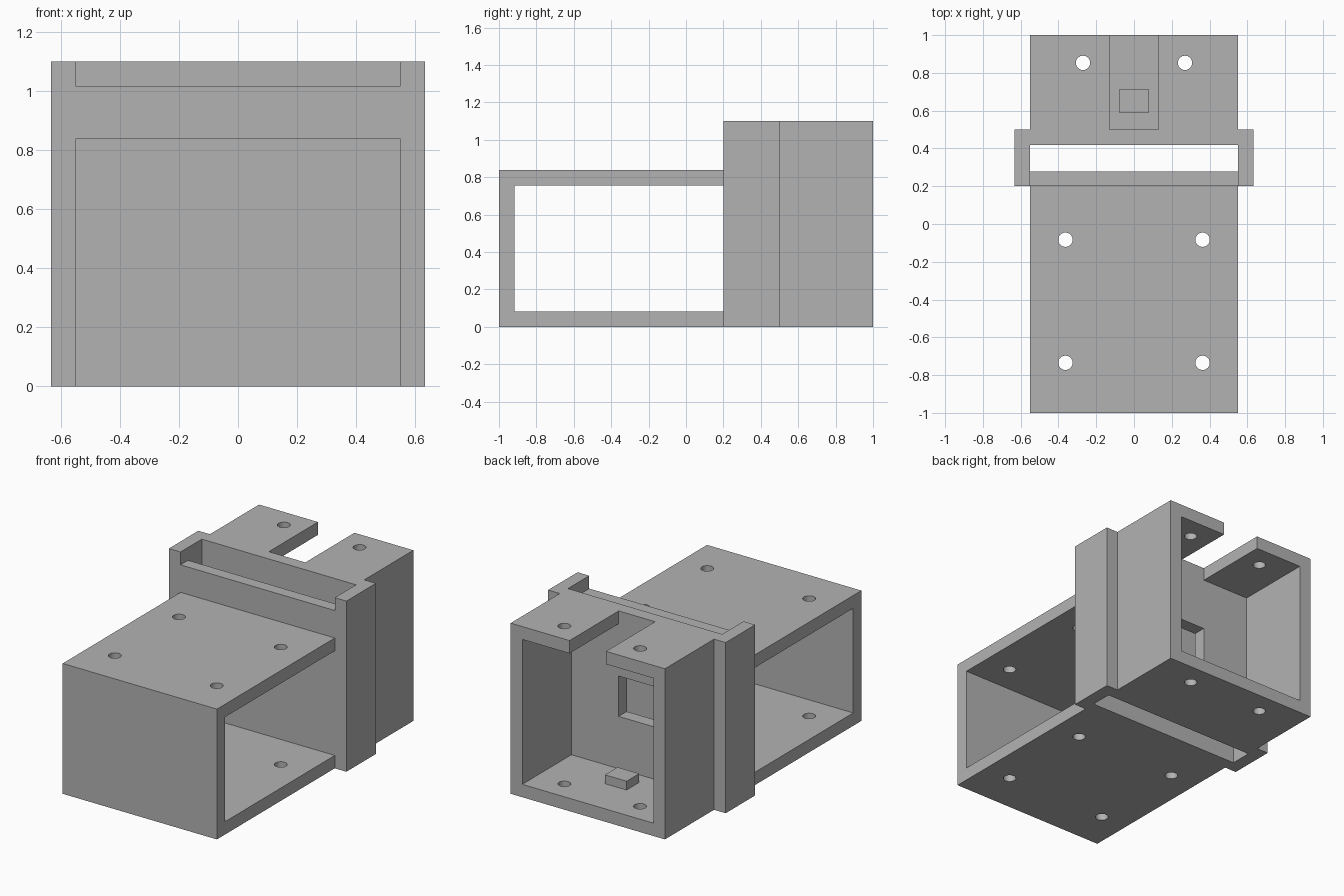
import bpy

if "Cube" in bpy.data.objects:
    bpy.data.objects.remove(bpy.data.objects["Cube"], do_unlink=True)

grey = bpy.data.materials.new("plain_grey")
grey.use_nodes = True
COLOUR = (0.45, 0.45, 0.45, 1)
grey.diffuse_color = COLOUR
grey.node_tree.nodes["Principled BSDF"].inputs["Base Color"].default_value = COLOUR

WALL = 0.083      # common wall thickness
HALF = 0.55       # half width of both boxes
HEIGHT = 1.1      # rear housing height
FRONT_HEIGHT = 0.84


def box(name, x, y, z):
    """Axis-aligned box from (min, max) ranges."""
    bpy.ops.mesh.primitive_cube_add(size=1)
    ob = bpy.context.object
    ob.name = name
    for v in ob.data.vertices:
        v.co = [r[0] if c < 0 else r[1] for c, r in zip(v.co, (x, y, z))]
    ob.data.materials.append(grey)
    return ob


def drill(x, y):
    """Vertical screw-hole cutter."""
    bpy.ops.mesh.primitive_cylinder_add(vertices=32, radius=0.038, depth=3,
                                        location=(x, y, 0.5))
    ob = bpy.context.object
    ob.data.materials.append(grey)
    return ob


def cut(target, cutters):
    """Subtract each cutter from the target, then discard it."""
    for cutter in cutters:
        cutter.hide_render = True
        mod = target.modifiers.new("cut", "BOOLEAN")
        mod.operation = "DIFFERENCE"
        mod.solver = "EXACT"
        mod.object = cutter
        bpy.context.view_layer.objects.active = target
        bpy.ops.object.modifier_apply(modifier=mod.name)
        bpy.data.objects.remove(cutter, do_unlink=True)


# Front frame: open at both sides, with four screw holes through both plates
frame = box("front_frame", (-HALF, HALF), (-1, 0.2), (0, FRONT_HEIGHT))
cut(frame, [box("side_opening", (-1, 1), (-1 + WALL, 0.4),
                (WALL, FRONT_HEIGHT - WALL))])
cut(frame, [drill(sx * 0.363, y) for sx in (-1, 1) for y in (-0.735, -0.083)])

# Slot between the two boxes: a lower front wall held by two side cheeks
box("slot_front_wall", (-HALF, HALF), (0.2, 0.277), (0, HEIGHT - WALL))
for side, s in (("left", 1), ("right", -1)):
    xs = sorted((s * HALF, s * (HALF + WALL)))
    box(side + "_slot_cheek", xs, (0.2, 0.5), (0, HEIGHT))

# Rear housing: open at the back, notched roof, window into the slot
housing = box("rear_housing", (-HALF, HALF), (0.417, 1), (0, HEIGHT))
inner = HALF - WALL
cut(housing, [
    box("cavity", (-inner, inner), (0.5, 1.2), (WALL, HEIGHT - WALL)),
    box("roof_notch", (-0.13, 0.13), (0.5, 1.2), (HEIGHT - 0.2, HEIGHT + 0.2)),
    box("window", (-0.13, 0.13), (0.3, 0.6), (0.42, 0.68)),
])
cut(housing, [drill(sx * 0.27, 0.853) for sx in (-1, 1)])

# Small locating block on the housing floor
box("floor_block", (-0.077, 0.077), (0.587, 0.715), (WALL, 0.14))
